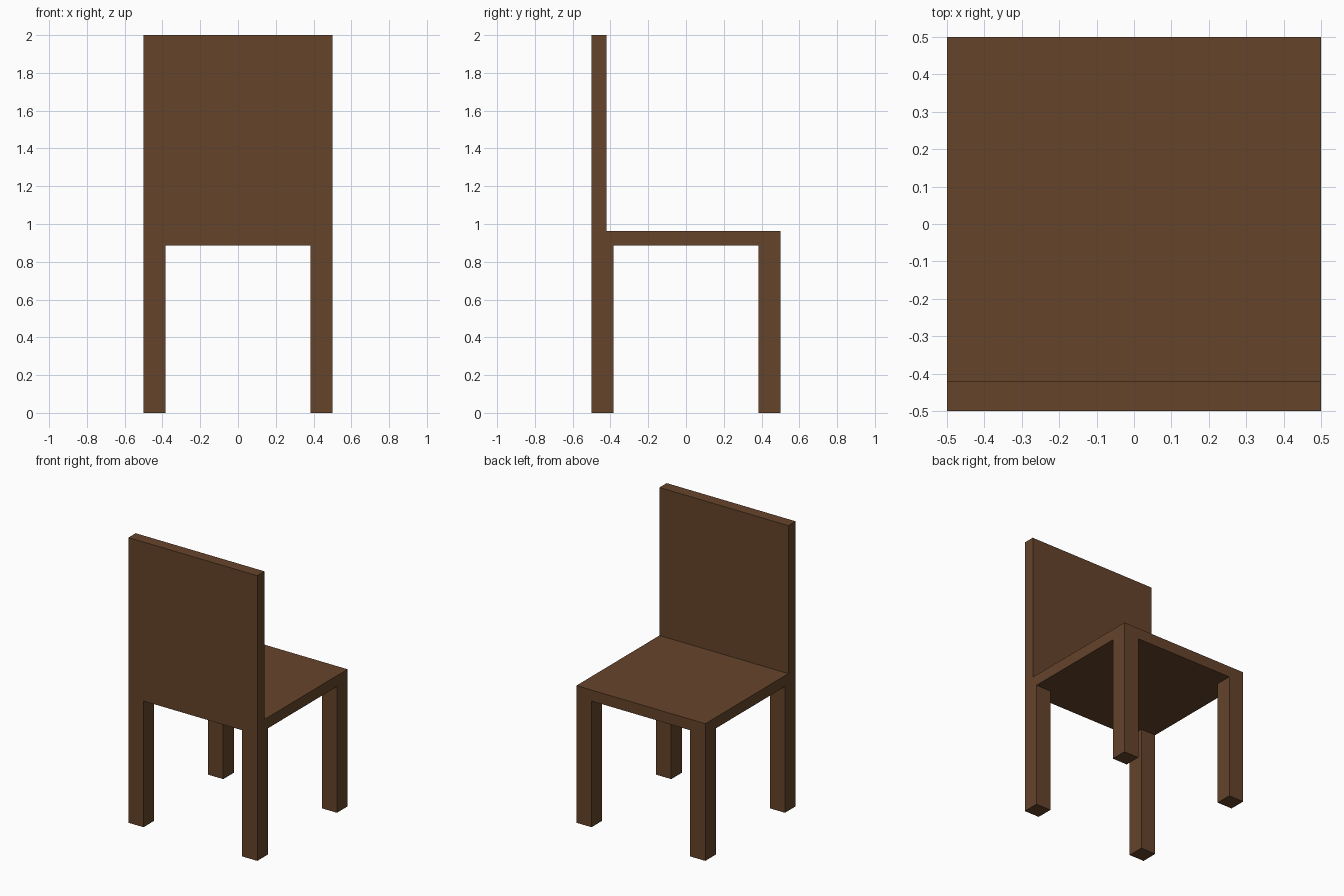
import bpy
import bmesh
from mathutils import Vector

if "Cube" in bpy.data.objects:
    bpy.data.objects.remove(bpy.data.objects["Cube"])

# Single wood colour
wood = bpy.data.materials.new("dark brown wood")
wood.diffuse_color = (0.130, 0.058, 0.024, 1.0)
wood.use_nodes = True
wood.node_tree.nodes["Principled BSDF"].inputs["Base Color"].default_value = wood.diffuse_color


def box(name, low, high):
    """Flat-faced box between two opposite corners."""
    low, high = Vector(low), Vector(high)
    bm = bmesh.new()
    bmesh.ops.create_cube(bm, size=1.0)
    bmesh.ops.scale(bm, vec=high - low, verts=bm.verts)
    mesh = bpy.data.meshes.new(name)
    bm.to_mesh(mesh)
    bm.free()
    mesh.materials.append(wood)
    obj = bpy.data.objects.new(name, mesh)
    obj.location = (low + high) / 2
    bpy.context.collection.objects.link(obj)
    return obj


HALF = 0.5          # half the seat width and depth
LEG = 0.117         # leg thickness
SEAT_BOTTOM, SEAT_TOP = 0.885, 0.962

# Seat board
box("seat", (-HALF, -HALF, SEAT_BOTTOM), (HALF, HALF, SEAT_TOP))

# Backrest panel standing on the seat edge at -y
box("backrest", (-HALF, -HALF, SEAT_TOP), (HALF, -HALF + 0.08, 2.0))

# Four corner legs
for y_name, sy in (("backrest_side", -1), ("open_side", 1)):
    for x_name, sx in (("left", -1), ("right", 1)):
        cx, cy = sx * (HALF - LEG / 2), sy * (HALF - LEG / 2)
        box(f"{y_name}_{x_name}_leg",
            (cx - LEG / 2, cy - LEG / 2, 0),
            (cx + LEG / 2, cy + LEG / 2, SEAT_BOTTOM))
